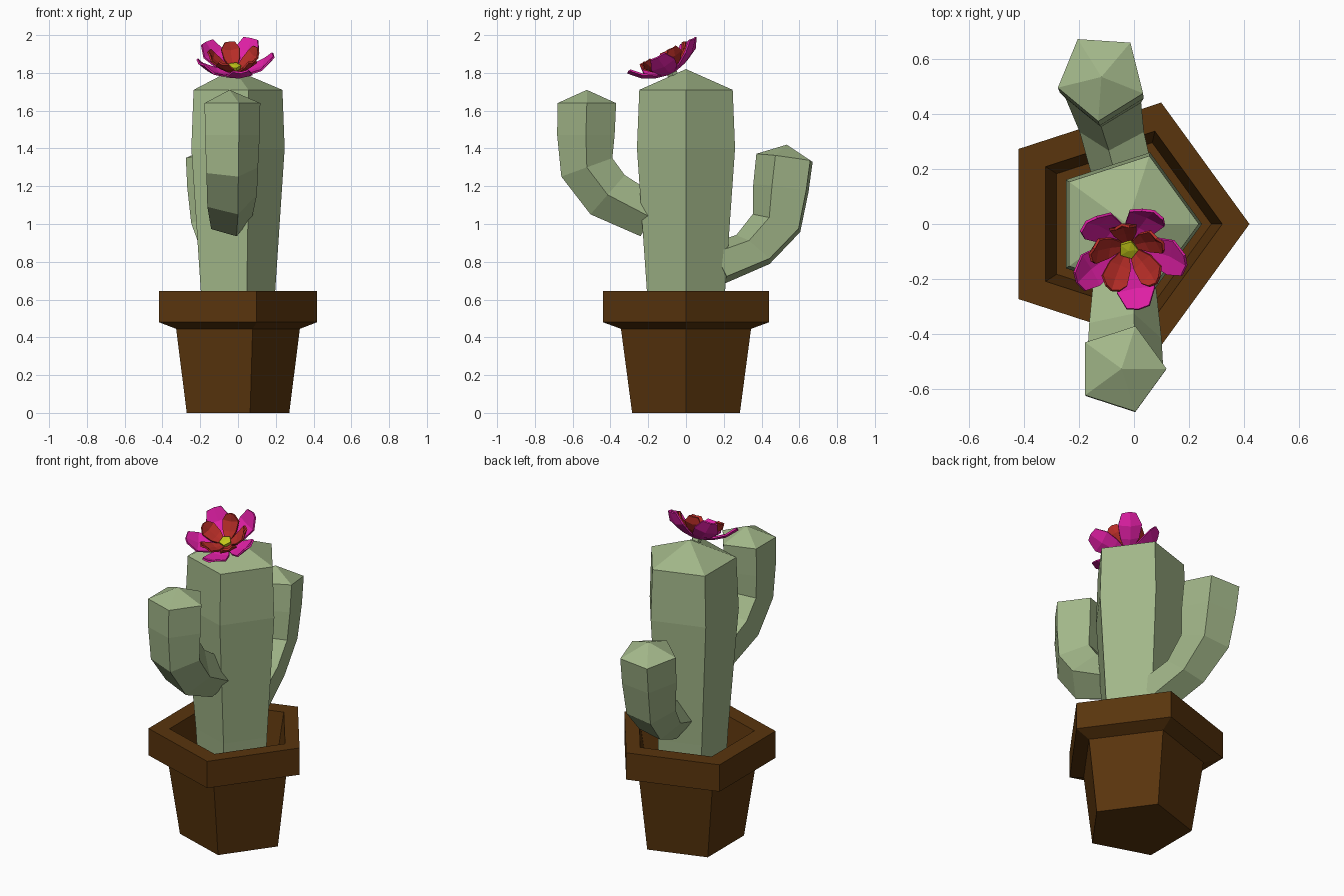
import bpy
import bmesh
from math import sin, cos, radians, pi
from mathutils import Vector, Matrix

default_cube = bpy.data.objects.get("Cube")
if default_cube:
    bpy.data.objects.remove(default_cube, do_unlink=True)

X, Y, Z = Vector((1, 0, 0)), Vector((0, 1, 0)), Vector((0, 0, 1))


def material(name, rgb):
    mat = bpy.data.materials.new(name)
    mat.use_nodes = True
    color = (*rgb, 1)
    mat.diffuse_color = color
    mat.node_tree.nodes["Principled BSDF"].inputs["Base Color"].default_value = color
    return mat


clay = material("clay brown", (0.10, 0.035, 0.004))
green = material("cactus green", (0.36, 0.47, 0.25))
pink = material("petal pink", (0.75, 0.014, 0.38))
red = material("petal red", (0.47, 0.026, 0.02))
yellow = material("stamen yellow", (0.55, 0.58, 0.01))


def finish(name, bm, mat):
    bmesh.ops.recalc_face_normals(bm, faces=bm.faces)
    mesh = bpy.data.meshes.new(name)
    bm.to_mesh(mesh)
    bm.free()
    mesh.materials.append(mat)
    obj = bpy.data.objects.new(name, mesh)
    bpy.context.collection.objects.link(obj)
    return obj


def ring(center, r, u=X, v=Y, sides=5):
    return [center + r * (cos(2 * pi * k / sides) * u + sin(2 * pi * k / sides) * v)
            for k in range(sides)]


def loft(name, rings, mat, apex=None):
    """Skin a row of rings; the end is flat, or a fan to the apex."""
    bm = bmesh.new()
    rows = [[bm.verts.new(p) for p in pts] for pts in rings]
    n = len(rows[0])
    for a, b in zip(rows, rows[1:]):
        for k in range(n):
            m = (k + 1) % n
            bm.faces.new((a[k], a[m], b[m], b[k]))
    bm.faces.new(rows[0][::-1])
    if apex is None:
        bm.faces.new(rows[-1])
    else:
        tip = bm.verts.new(apex)
        for k in range(n):
            bm.faces.new((rows[-1][k], rows[-1][(k + 1) % n], tip))
    return finish(name, bm, mat)


def level_ring(r, z):
    # pentagon whose bounding box is centred on x = 0
    return ring(Vector((-0.0955 * r, 0, z)), r)


# Pot: outer wall, rim, inner wall and floor in one profile
pot_profile = [(0.30, 0), (0.362, 0.445), (0.463, 0.48), (0.463, 0.645),
               (0.354, 0.645), (0.31, 0.42)]
loft("pot", [level_ring(r, z) for r, z in pot_profile], clay)

# Trunk
trunk_profile = [(0.205, 0.41), (0.218, 0.65), (0.273, 1.4), (0.26, 1.71)]
loft("trunk", [level_ring(r, z) for r, z in trunk_profile], green,
     Vector((-0.025, 0, 1.82)))


def arm(name, origin_x, turn, path, tip_height):
    """Path rows are distance outward, height, radius and ring tilt."""
    spin = Matrix.Rotation(radians(turn), 3, 'Z')
    side, inward = spin @ X, spin @ Y
    origin = Vector((origin_x, 0, 0))
    rings = []
    for out, z, r, tilt in path:
        t = radians(tilt)
        center = origin - inward * out + Z * z
        rings.append(ring(center, r, side, inward * cos(t) + Z * sin(t)))
    loft(name, rings, green, center + Z * tip_height)


arm("front_arm", -0.045, 0, [
    (0.185, 1.035, 0.12, 61), (0.415, 1.155, 0.145, 49), (0.525, 1.30, 0.151, 20),
    (0.53, 1.47, 0.16, 0), (0.525, 1.64, 0.163, 0)], 0.07)
arm("back_arm", 0.015, 194, [
    (0.165, 0.785, 0.12, 62), (0.375, 0.865, 0.125, 40), (0.505, 1.005, 0.145, 20),
    (0.53, 1.19, 0.16, 8), (0.55, 1.35, 0.163, 8)], 0.07)

# Flower: tilted frame shared by the stem, heart and petals
flower_frame = (Matrix.Translation((-0.02, -0.075, 1.80))
                @ Matrix.Rotation(radians(27), 4, 'X'))
stem = loft("flower_stem", [ring(Z * -0.06, 0.025), ring(Z * 0.01, 0.03)], green)
heart = loft("flower_heart", [ring(Z * 0.005, 0.03), ring(Z * 0.045, 0.036)],
             yellow, Z * 0.05)
stem.matrix_world = flower_frame
heart.matrix_world = flower_frame


def petals(name, mat, start, rows):
    """Rows are reach, half width, height and cup of one petal."""
    for i in range(5):
        bm = bmesh.new()
        grid = [[bm.verts.new((reach - (0.012 if s and k == len(rows) - 1 else 0),
                               s * half, height + abs(s) * cup))
                 for s in (-1, 0, 1)]
                for k, (reach, half, height, cup) in enumerate(rows)]
        for a, b in zip(grid, grid[1:]):
            for k in range(2):
                bm.faces.new((a[k], b[k], b[k + 1], a[k + 1]))
        petal = finish(f"{name}_{i + 1}", bm, mat)
        petal.matrix_world = flower_frame @ Matrix.Rotation(
            radians(start + 72 * i), 4, 'Z')
        thick = petal.modifiers.new("thickness", 'SOLIDIFY')
        thick.thickness = 0.01
        thick.offset = 0


petals("outer_petal", pink, -80, [
    (0.01, 0.015, 0, 0.002), (0.09, 0.055, 0.018, 0.01),
    (0.155, 0.07, 0.05, 0.012), (0.212, 0.042, 0.108, 0.004)])
petals("inner_petal", red, -44, [
    (0.015, 0.012, 0.012, 0.002), (0.07, 0.042, 0.04, 0.008),
    (0.115, 0.05, 0.075, 0.01), (0.142, 0.027, 0.115, 0.003)])
